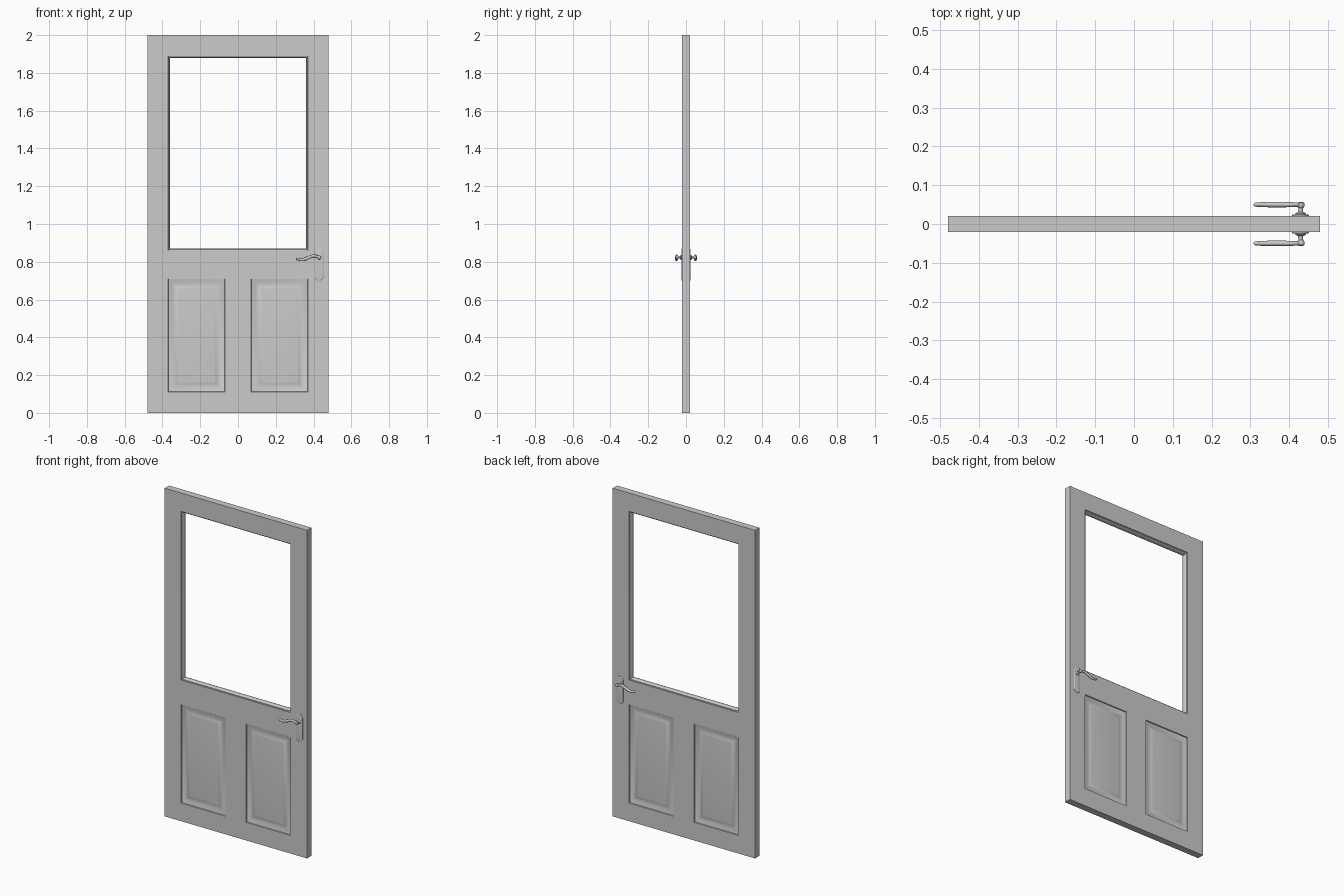
import bpy, bmesh, math
from mathutils import Vector

cube = bpy.data.objects.get("Cube")
if cube:
    bpy.data.objects.remove(cube)

grey = bpy.data.materials.new("door grey")
grey.use_nodes = True
COLOUR = (0.6, 0.6, 0.6, 1)
grey.diffuse_color = COLOUR
grey.node_tree.nodes["Principled BSDF"].inputs["Base Color"].default_value = COLOUR

HALF_Y = 0.021   # half the door thickness
HX, HZ = 0.43, 0.823   # handle spindle position


def finish(name, bm, angle=30):
    bmesh.ops.remove_doubles(bm, verts=bm.verts, dist=1e-5)
    bmesh.ops.recalc_face_normals(bm, faces=bm.faces)
    mesh = bpy.data.meshes.new(name)
    bm.to_mesh(mesh)
    bm.free()
    obj = bpy.data.objects.new(name, mesh)
    bpy.context.collection.objects.link(obj)
    mesh.materials.append(grey)
    bpy.ops.object.select_all(action='DESELECT')
    obj.select_set(True)
    bpy.context.view_layer.objects.active = obj
    bpy.ops.object.shade_smooth_by_angle(angle=math.radians(angle))
    return obj


def rect_loop(bm, x0, x1, z0, z1, inset, y):
    a, b, c, d = x0 + inset, x1 - inset, z0 + inset, z1 - inset
    return [bm.verts.new((x, y, z)) for x, z in ((a, c), (b, c), (b, d), (a, d))]


def bridge(bm, loops):
    for a, b in zip(loops, loops[1:]):
        n = len(a)
        for i in range(n):
            j = (i + 1) % n
            bm.faces.new((a[i], a[j], b[j], b[i]))


# Door leaf: stiles and rails laid out on a grid, with mouldings in the gaps
XS = (-0.48, -0.37, -0.07, 0.07, 0.37, 0.48)
ZS = (0, 0.11, 0.71, 0.86, 1.89, 2)
WINDOW = (XS[1], XS[4], ZS[3], ZS[4])
PANELS = ((XS[1], XS[2], ZS[1], ZS[2]), (XS[3], XS[4], ZS[1], ZS[2]))

# (inset, depth below the face)
PANEL_PROFILE = ((0, 0), (0.002, 0.005), (0.009, 0.007), (0.02, 0.0105),
                 (0.032, 0.0115), (0.041, 0.0095), (0.047, 0.007), (0.056, 0.006))
BEAD_PROFILE = ((0, 0), (0.001, 0.004), (0.005, 0.005), (0.009, 0.009), (0.011, 0.014))

bm = bmesh.new()
for side in (-1, 1):
    y = side * HALF_Y
    for i in range(5):
        for k in range(5):
            in_window = k == 3 and 1 <= i <= 3
            in_panel = k == 1 and i in (1, 3)
            if not (in_window or in_panel):
                bm.faces.new(rect_loop(bm, XS[i], XS[i + 1], ZS[k], ZS[k + 1], 0, y))
    for panel in PANELS:
        loops = [rect_loop(bm, *panel, a, side * (HALF_Y - d)) for a, d in PANEL_PROFILE]
        bridge(bm, loops)
        bm.faces.new(loops[-1])

# Window reveal runs from the front bead to the back bead
path = [(a, d - HALF_Y) for a, d in BEAD_PROFILE]
path += [(a, -y) for a, y in reversed(path)]
# Window corners follow the stile grid so the faces join up
bridge(bm, [rect_loop(bm, *WINDOW, a, y) for a, y in path])
# Outer edges
for i in range(5):
    for z in (ZS[0], ZS[-1]):
        bm.faces.new([bm.verts.new((x, y, z)) for x, y in (
            (XS[i], -HALF_Y), (XS[i + 1], -HALF_Y), (XS[i + 1], HALF_Y), (XS[i], HALF_Y))])
for k in range(5):
    for x in (XS[0], XS[-1]):
        bm.faces.new([bm.verts.new((x, y, z)) for y, z in (
            (-HALF_Y, ZS[k]), (-HALF_Y, ZS[k + 1]), (HALF_Y, ZS[k + 1]), (HALF_Y, ZS[k]))])
finish("door_leaf", bm)


def handle_plate(name, side):
    # Long plate with round ends and a softened rim
    bm = bmesh.new()
    loops = []
    for shrink, lift in ((0, -0.001), (0, 0.002), (0.002, 0.0035), (0.005, 0.004)):
        loop = []
        for s in range(32):
            t = math.tau * (s + 0.5) / 32
            mid = 0.845 if math.sin(t) > 0 else 0.722
            r = 0.022 - shrink
            loop.append(bm.verts.new((HX + r * math.cos(t), side * (HALF_Y + lift),
                                      mid + r * math.sin(t))))
        loops.append(loop)
    bridge(bm, loops)
    bm.faces.new(loops[-1])
    bm.faces.new(loops[0])
    finish(name, bm, 40)


def spindle(name, side):
    # Turned collar, neck and rounded cap: (radius, height above the door face)
    profile = ((0.014, 0), (0.014, 0.006), (0.011, 0.008), (0.0065, 0.010), (0.006, 0.020),
               (0.009, 0.023), (0.0105, 0.028), (0.0095, 0.033), (0.005, 0.0355))
    bm = bmesh.new()
    loops = [[bm.verts.new((HX + r * math.cos(math.tau * s / 20), side * (HALF_Y + h),
                            HZ + r * math.sin(math.tau * s / 20))) for s in range(20)]
             for r, h in profile]
    bridge(bm, loops)
    bm.faces.new(loops[0])
    bm.faces.new(loops[-1])
    finish(name, bm, 40)


def lever(name, side):
    # Wavy grip swept along its centre line, with a rounded tip
    bm = bmesh.new()
    loops = []
    steps, length = 28, 0.122
    for s in range(steps + 1):
        t = s / steps
        centre = Vector((HX - length * t, side * (HALF_Y + 0.029),
                         HZ + 0.010 * math.sin(math.tau * t) * (1 - 0.3 * t) - 0.006 * t))
        slope = -0.5 * math.cos(math.tau * t)
        up = Vector((-slope, 0, 1)).normalized()
        r = 0.0062 + 0.0022 * math.sin(math.pi * t)
        tip = max(0, (t - 0.93) / 0.07)
        r *= math.sqrt(max(0.04, 1 - tip * tip))
        loops.append([bm.verts.new(centre + up * r * math.sin(a)
                                   + Vector((0, r * 0.85 * math.cos(a), 0)))
                      for a in (math.tau * q / 14 for q in range(14))])
    bridge(bm, loops)
    bm.faces.new(loops[0])
    bm.faces.new(loops[-1])
    finish(name, bm, 50)


for label, side in (("front", -1), ("back", 1)):
    handle_plate(label + "_handle_plate", side)
    spindle(label + "_handle_spindle", side)
    lever(label + "_handle_lever", side)
